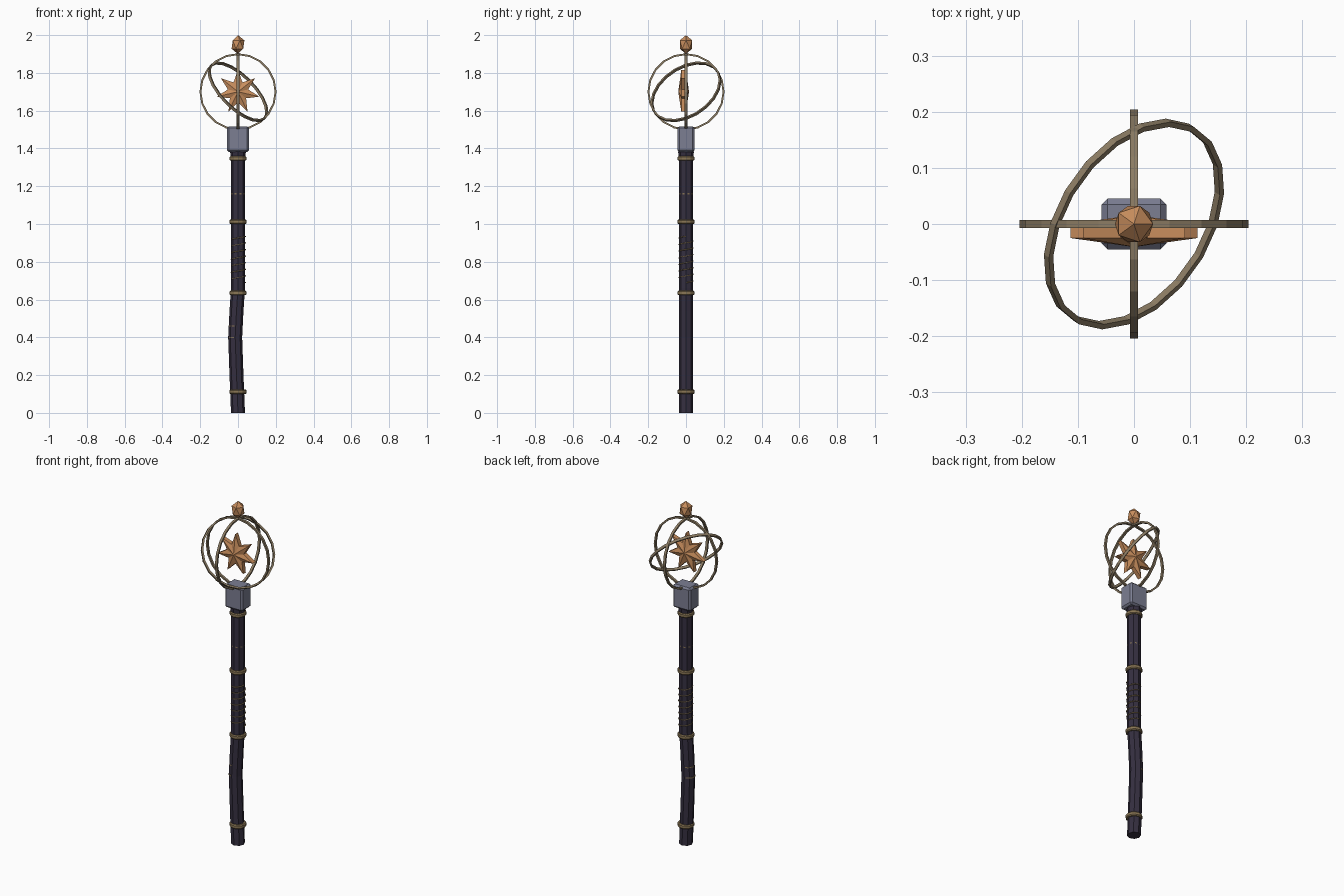
import bpy, bmesh, math
from mathutils import Vector, Matrix

if "Cube" in bpy.data.objects:
    bpy.data.objects.remove(bpy.data.objects["Cube"])


def material(name, rgb):
    m = bpy.data.materials.new(name)
    m.diffuse_color = (*rgb, 1)
    m.use_nodes = True
    m.node_tree.nodes["Principled BSDF"].inputs["Base Color"].default_value = m.diffuse_color
    return m


DARK = material("dark purple wood", (0.036, 0.029, 0.052))
BRONZE = material("dull bronze", (0.26, 0.20, 0.125))
BRASS = material("band brass", (0.25, 0.18, 0.09))
COPPER = material("bright copper", (0.58, 0.27, 0.11))
SLATE = material("slate metal", (0.20, 0.21, 0.29))


def make(name, bm, mat, matrix=Matrix()):
    bmesh.ops.recalc_face_normals(bm, faces=bm.faces)
    me = bpy.data.meshes.new(name)
    bm.to_mesh(me)
    bm.free()
    me.materials.append(mat)
    ob = bpy.data.objects.new(name, me)
    ob.matrix_world = matrix
    bpy.context.collection.objects.link(ob)
    return ob


def bridge(bm, a, b):
    n = len(a)
    for i in range(n):
        bm.faces.new((a[i], a[(i + 1) % n], b[(i + 1) % n], b[i]))


def stack(name, levels, sides, mat, turn=0.0):
    """Closed column from (x, z, radius) levels."""
    bm = bmesh.new()
    rings = []
    for x, z, r in levels:
        rings.append([bm.verts.new((x + r * math.cos(turn + i * math.tau / sides),
                                    r * math.sin(turn + i * math.tau / sides), z))
                      for i in range(sides)])
    for a, b in zip(rings, rings[1:]):
        bridge(bm, a, b)
    bm.faces.new(rings[0])
    bm.faces.new(rings[-1])
    return make(name, bm, mat)


def hoop(name, radius, section, segments, mat, matrix):
    """Ring about local z, swept from a (radial, axial) section."""
    bm = bmesh.new()
    loops = []
    for i in range(segments):
        a = i * math.tau / segments
        loops.append([bm.verts.new(((radius + u) * math.cos(a), (radius + u) * math.sin(a), v))
                      for u, v in section])
    for i in range(segments):
        bridge(bm, loops[i], loops[(i + 1) % segments])
    return make(name, bm, mat, matrix)


# Slightly bent octagonal shaft with a flared neck under the socket
stack("shaft", [(0.0, 0.0, 0.037), (-0.008, 0.2, 0.037), (-0.015, 0.4, 0.037),
                (-0.008, 0.54, 0.037), (0, 0.66, 0.037), (0, 1.0, 0.037),
                (0, 1.345, 0.038), (0, 1.385, 0.042)], 8, DARK)

# Metal bands
for i, z in enumerate((0.112, 0.635, 1.012, 1.347)):
    stack(f"band_{i + 1}", [(0, z - 0.012, 0.040), (0, z - 0.007, 0.045),
                            (0, z + 0.007, 0.045), (0, z + 0.012, 0.040)], 12, BRASS)

# Thin inlaid rings that just break through the shaft faces
for i, (x, z) in enumerate(((-0.018, 0.40), (-0.014, 0.46), (0, 1.16), (0, 1.22))):
    hoop(f"inlay_ring_{i + 1}", 0.033, [(-0.002, -0.003), (0.002, -0.003), (0.002, 0.003),
                                        (-0.002, 0.003)], 24, BRASS,
         Matrix.Translation((x, 0, z)))

# Wire grip: a helix curve converted by its own bevel
curve = bpy.data.curves.new("grip_wire", "CURVE")
curve.dimensions = "3D"
curve.bevel_depth = 0.003
curve.bevel_resolution = 0
turns, steps = 7, 12
spline = curve.splines.new("POLY")
spline.points.add(turns * steps)
for i, p in enumerate(spline.points):
    a = i * math.tau / steps
    p.co = (0.002 + 0.038 * math.cos(a), 0.038 * math.sin(a), 0.69 + 0.245 * i / (turns * steps), 1)
curve.materials.append(BRASS)
bpy.context.collection.objects.link(bpy.data.objects.new("grip_wire", curve))

# Chamfered socket block
bm = bmesh.new()
bmesh.ops.create_cube(bm, size=1, matrix=Matrix.Translation((0, 0, 1.449))
                      @ Matrix.Diagonal((0.115, 0.09, 0.136, 1)))
bmesh.ops.bevel(bm, geom=bm.edges[:], offset=0.01, segments=1, affect="EDGES")
make("socket_block", bm, SLATE)

# Three armillary rings
centre = Matrix.Translation((0, 0, 1.7))
square = [(-0.005, -0.007), (0.005, -0.007), (0.005, 0.007), (-0.005, 0.007)]
tilts = {"ring_front": Matrix.Rotation(math.pi / 2, 4, "X"),
         "ring_side": Matrix.Rotation(math.pi / 2, 4, "Y"),
         "ring_tilted": Matrix.Rotation(math.radians(45), 4, "Y")
         @ Matrix.Rotation(math.radians(25), 4, "X")}
for name, rot in tilts.items():
    hoop(name, 0.199, square, 20, BRONZE, centre @ rot)

# Seven-pointed star with a ridged front and back
bm = bmesh.new()
outline = []
for i in range(14):
    a = math.pi / 2 + i * math.pi / 7
    r = 0.055 if i % 2 else 0.116
    outline.append((r * math.cos(a), 1.7 + r * math.sin(a)))
front = [bm.verts.new((x, -0.025, z)) for x, z in outline]
back = [bm.verts.new((x, 0.0, z)) for x, z in outline]
bridge(bm, front, back)
for loop, y in ((front, -0.041), (back, 0.016)):
    tip = bm.verts.new((0, y, 1.7))
    for i in range(14):
        bm.faces.new((loop[i], loop[(i + 1) % 14], tip))
make("star", bm, COPPER)

# Faceted finial gem
bm = bmesh.new()
bmesh.ops.create_icosphere(bm, subdivisions=1, radius=1,
                           matrix=Matrix.Translation((0, 0, 1.95))
                           @ Matrix.Diagonal((0.038, 0.038, 0.05, 1)))
make("finial_gem", bm, COPPER)
